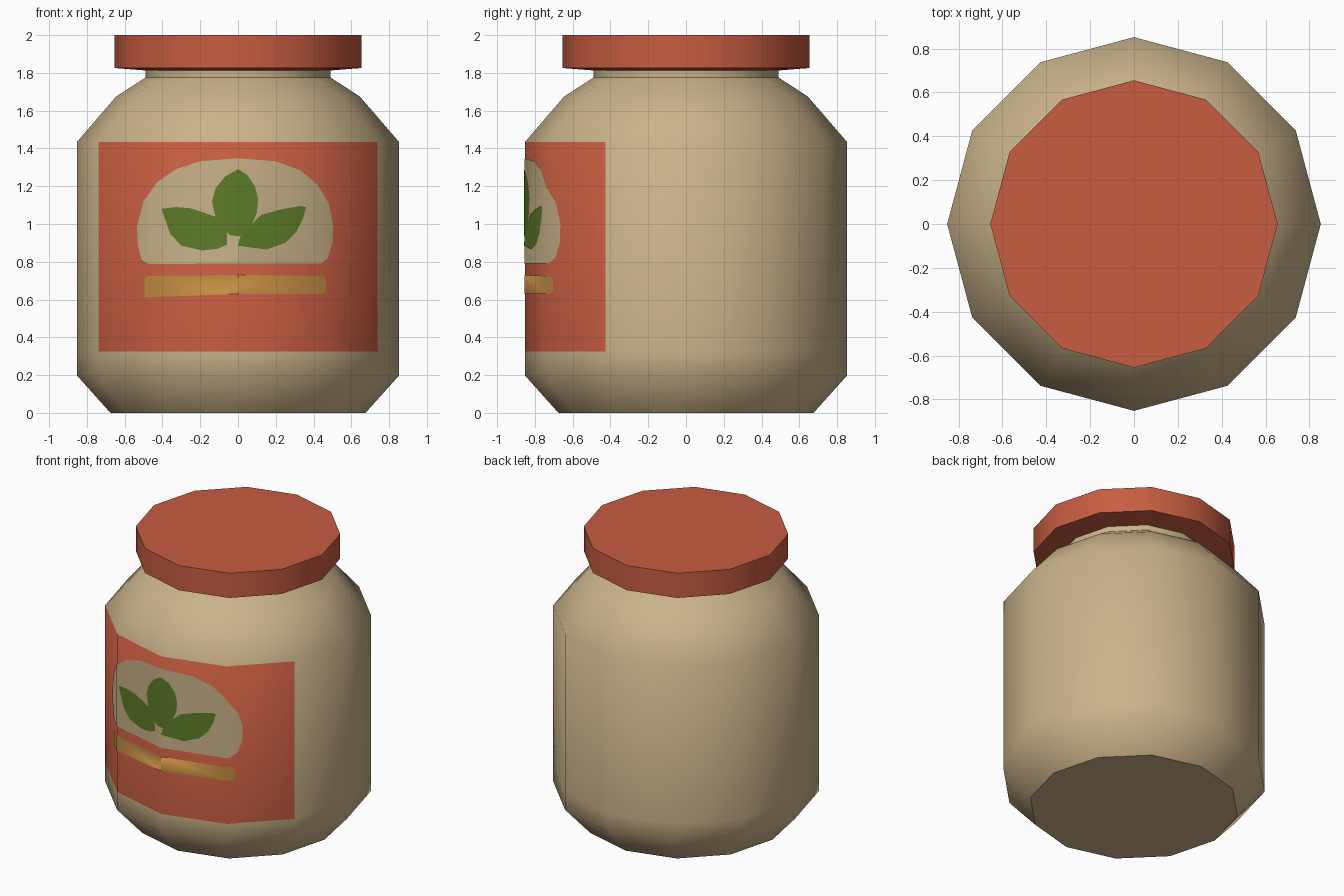
import bpy, bmesh, math
from mathutils import Vector

if "Cube" in bpy.data.objects:
    bpy.data.objects.remove(bpy.data.objects["Cube"])

SIDES = 12
R = 0.852          # body radius at the corners


def material(name, rgb):
    lin = [((c / 255 + 0.055) / 1.055) ** 2.4 for c in rgb]
    m = bpy.data.materials.new(name)
    m.diffuse_color = (*lin, 1)
    m.use_nodes = True
    m.node_tree.nodes["Principled BSDF"].inputs["Base Color"].default_value = m.diffuse_color
    return m


cream = material("cream", (202, 179, 138))
red = material("brick_red", (199, 93, 65))
green = material("leaf_green", (93, 124, 40))
gold = material("gold", (193, 139, 65))


def make_object(name, bm, mats):
    me = bpy.data.meshes.new(name)
    bm.to_mesh(me)
    bm.free()
    for m in mats:
        me.materials.append(m)
    ob = bpy.data.objects.new(name, me)
    bpy.context.collection.objects.link(ob)
    return ob


def turned(name, profile, mats, angle):
    """Closed 12-sided solid from (radius, height) points, bottom to top."""
    bm = bmesh.new()
    rings = []
    for r, z in profile:
        rings.append([bm.verts.new((r * math.cos(math.tau * i / SIDES),
                                    r * math.sin(math.tau * i / SIDES), z))
                      for i in range(SIDES)])
    for a, b in zip(rings, rings[1:]):
        for i in range(SIDES):
            j = (i + 1) % SIDES
            bm.faces.new((a[i], a[j], b[j], b[i]))
    bm.faces.new(rings[0][::-1])
    bm.faces.new(rings[-1])
    ob = make_object(name, bm, mats)
    bpy.ops.object.select_all(action='DESELECT')
    ob.select_set(True)
    bpy.context.view_layer.objects.active = ob
    bpy.ops.object.shade_smooth_by_angle(angle=math.radians(angle))
    return ob


# Jar body, with the four front panels coloured as the label
body = turned("jar_body", [(0.675, 0), (R, 0.197), (R, 0.325), (R, 1.435),
                           (0.645, 1.675), (0.49, 1.775), (0.49, 1.815)],
              [cream, red], 45)
for p in body.data.polygons:
    if 0.8 < p.center.z < 1.0 and p.center.y < -0.5:
        p.material_index = 1

# Lid with a slightly sloped underside
turned("lid", [(0.48, 1.812), (0.655, 1.826), (0.655, 2.0)], [red], 45)


def decal(name, points, mat, lift):
    """Flat front-view outline folded onto the faceted front of the jar."""
    r = R + lift
    bm = bmesh.new()
    bm.faces.new([bm.verts.new((x, 0, z)) for x, z in points])
    bmesh.ops.triangulate(bm, faces=bm.faces[:])
    for x in (-r / 2, 0, r / 2):
        bmesh.ops.bisect_plane(bm, geom=bm.verts[:] + bm.edges[:] + bm.faces[:],
                               plane_co=(x, 0, 0), plane_no=(1, 0, 0))
    for v in bm.verts:
        x = abs(v.co.x)
        v.co.y = -min(r - x * math.tan(math.radians(15)), 1.366 * r - x)
    bm.normal_update()
    for f in bm.faces:
        if f.normal.y > 0:
            f.normal_flip()
        f.smooth = True
    ob = make_object(name, bm, [mat])
    # Round shading that follows the jar
    ob.data.normals_split_custom_set_from_vertices(
        [Vector((v.co.x, v.co.y, 0)).normalized() for v in ob.data.vertices])


# Cream window on the label
decal("label_window", [
    (-0.47, 0.787), (-0.51, 0.81), (-0.53, 0.88), (-0.535, 0.99), (-0.50, 1.12),
    (-0.43, 1.22), (-0.33, 1.29), (-0.20, 1.332), (0, 1.348), (0.20, 1.332),
    (0.33, 1.285), (0.42, 1.21), (0.48, 1.11), (0.503, 1.0), (0.50, 0.9),
    (0.475, 0.82), (0.44, 0.79), (0, 0.792)], cream, 0.003)

# Three leaves
decal("leaf_middle", [
    (0, 1.29), (-0.07, 1.25), (-0.118, 1.19), (-0.138, 1.12), (-0.12, 1.04),
    (-0.09, 0.98), (-0.04, 0.94), (0.015, 0.935), (0.07, 0.99), (0.10, 1.06),
    (0.107, 1.13), (0.09, 1.2), (0.05, 1.26)], green, 0.006)
decal("leaf_left", [
    (-0.405, 1.08), (-0.33, 1.09), (-0.25, 1.083), (-0.12, 1.04), (-0.06, 0.965),
    (-0.058, 0.89), (-0.11, 0.868), (-0.19, 0.86), (-0.30, 0.885), (-0.36, 0.95),
    (-0.385, 1.03)], green, 0.006)
decal("leaf_right", [
    (0.36, 1.09), (0.345, 1.03), (0.31, 0.96), (0.25, 0.90), (0.15, 0.865),
    (0.0, 0.885), (0.012, 0.93), (0.055, 0.985), (0.125, 1.05), (0.24, 1.08),
    (0.33, 1.095)], green, 0.006)

# Gold bar
decal("label_bar", [
    (-0.495, 0.61), (-0.40, 0.615), (0, 0.63), (0.45, 0.63), (0.465, 0.645),
    (0.465, 0.71), (0.45, 0.725), (0, 0.73), (-0.48, 0.725), (-0.495, 0.71)],
    gold, 0.003)
